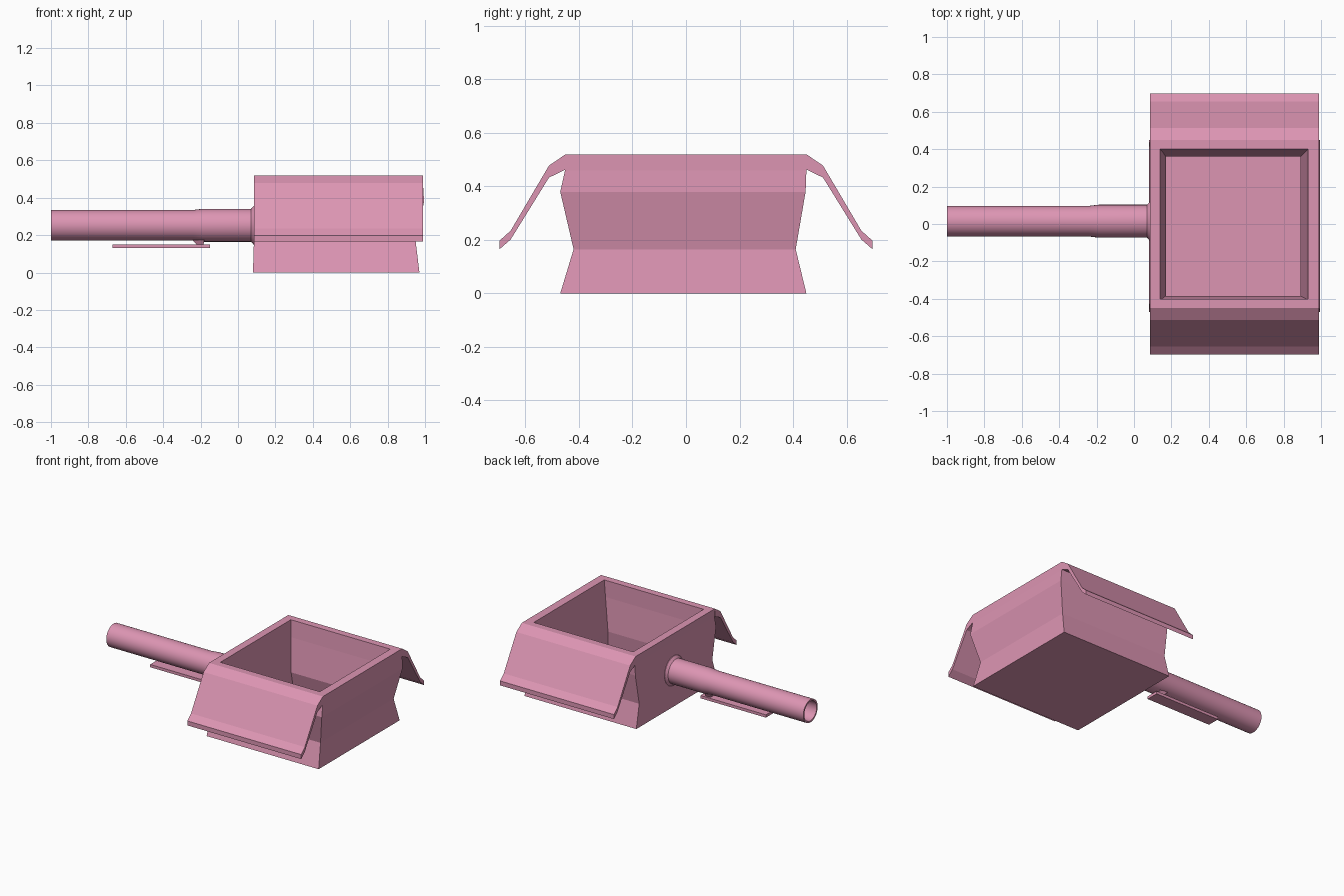
import bpy
import math

if "Cube" in bpy.data.objects:
    bpy.data.objects.remove(bpy.data.objects["Cube"])


def make(name, verts, faces, smooth=False):
    me = bpy.data.meshes.new(name)
    me.from_pydata(verts, [], faces)
    me.update()
    ob = bpy.data.objects.new(name, me)
    bpy.context.collection.objects.link(ob)
    bpy.ops.object.select_all(action='DESELECT')
    ob.select_set(True)
    bpy.context.view_layer.objects.active = ob
    bpy.ops.object.mode_set(mode='EDIT')
    bpy.ops.mesh.select_all(action='SELECT')
    bpy.ops.mesh.normals_make_consistent(inside=False)
    bpy.ops.object.mode_set(mode='OBJECT')
    if smooth:
        bpy.ops.object.shade_smooth_by_angle(angle=math.radians(35))
    me.materials.append(pink)
    return ob


def loft(name, rings, smooth=False):
    """Bridge equal-length rings and cap both ends."""
    n = len(rings[0])
    faces = [(k * n + i, k * n + (i + 1) % n, (k + 1) * n + (i + 1) % n, (k + 1) * n + i)
             for k in range(len(rings) - 1) for i in range(n)]
    last = (len(rings) - 1) * n
    faces += [tuple(range(n)), tuple(range(last, last + n))]
    return make(name, [v for r in rings for v in r], faces, smooth)


def rect(x0, x1, y0, y1, z):
    return [(x0, y0, z), (x1, y0, z), (x1, y1, z), (x0, y1, z)]


def circle(x, r, n=32):
    return [(x, 0.015 + r * math.cos(2 * math.pi * i / n),
             0.2525 + r * math.sin(2 * math.pi * i / n)) for i in range(n)]


pink = bpy.data.materials.new("pink")
pink.diffuse_color = (0.72, 0.30, 0.45, 1)
pink.use_nodes = True
pink.node_tree.nodes["Principled BSDF"].inputs["Base Color"].default_value = pink.diffuse_color

# Open box with pinched waist: outside going up, then inside going down
loft("box", [rect(*r) for r in [
    (0.08, 0.97, -0.47, 0.45, 0.0),
    (0.085, 0.95, -0.42, 0.41, 0.165),
    (0.09, 0.995, -0.47, 0.447, 0.38),
    (0.09, 0.99, -0.452, 0.45, 0.46),
    (0.085, 0.99, -0.45, 0.45, 0.52),
    (0.14, 0.93, -0.40, 0.40, 0.52),
    (0.15, 0.92, -0.40, 0.39, 0.40),
    (0.17, 0.89, -0.385, 0.36, 0.165),
    (0.165, 0.90, -0.40, 0.39, 0.05),
]])

# Sloping side flaps with bent edges
profile = [(0.45, 0.52), (0.512, 0.478), (0.655, 0.235), (0.697, 0.197),
           (0.697, 0.165), (0.655, 0.202), (0.512, 0.433), (0.45, 0.463)]
for side, s in (("front", -1), ("back", 1)):
    loft(side + "_flap", [[(x, s * y, z) for y, z in profile] for x in (0.085, 0.99)])

# Hollow round handle with sleeve and flared collar
loft("handle", [circle(x, r) for x, r in [
    (0.10, 0.105), (0.085, 0.105), (0.07, 0.088), (-0.19, 0.088), (-0.24, 0.082),
    (-1.0, 0.082), (-1.0, 0.070), (-0.15, 0.070)]], smooth=True)

# Thin strip under the handle and its small post
loft("under_strip", [rect(-0.67, -0.15, -0.04, 0.05, z) for z in (0.13, 0.15)])
loft("strip_post", [rect(-0.215, -0.185, -0.015, 0.035, 0.145),
                    rect(-0.245, -0.18, -0.03, 0.05, 0.175)])
